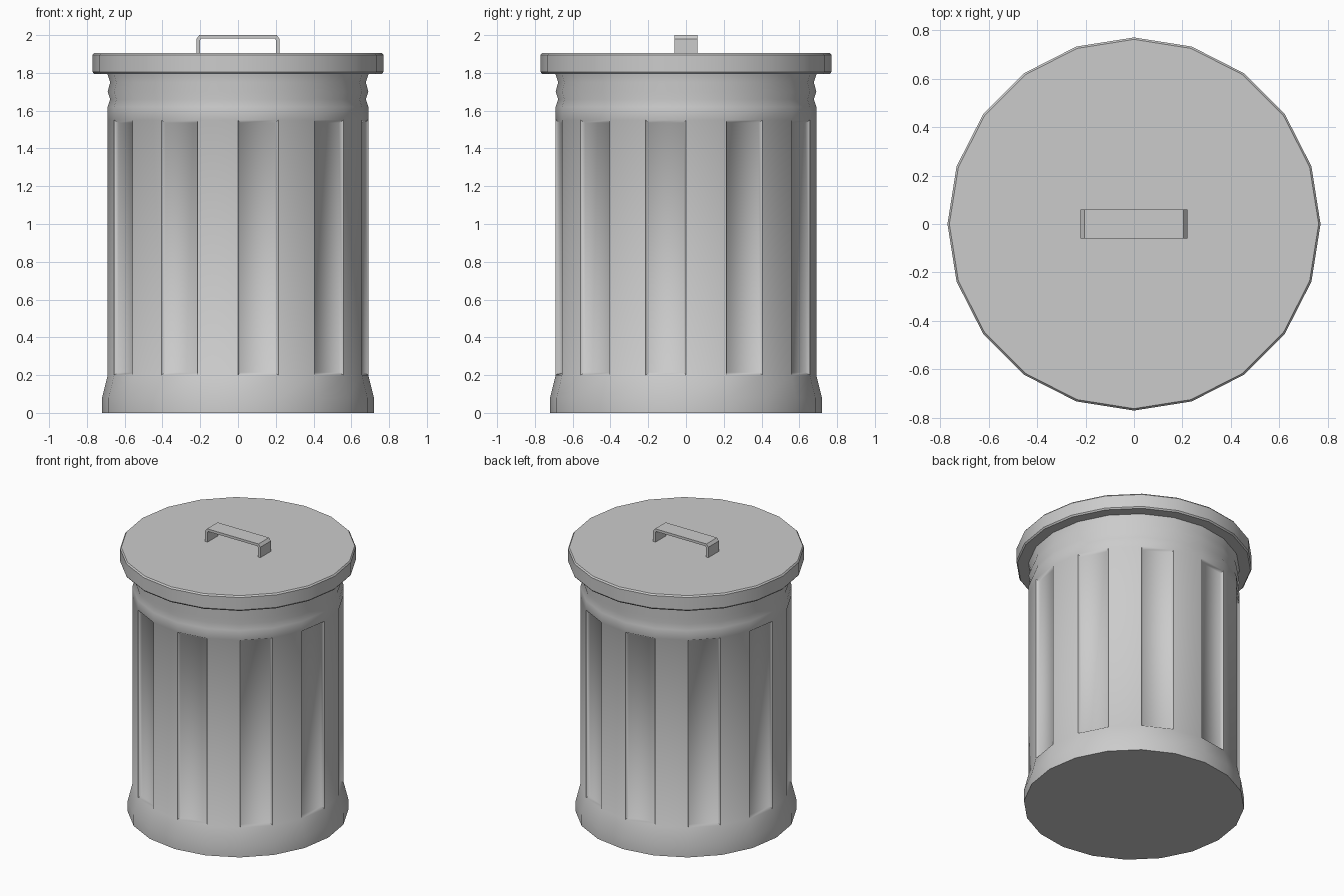
import bpy, bmesh, math

SIDES = 20

cube = bpy.data.objects.get("Cube")
if cube:
    bpy.data.objects.remove(cube, do_unlink=True)

# Galvanised metal shared by every part
metal = bpy.data.materials.new("galvanised grey")
metal.use_nodes = True
GREY = (0.6, 0.6, 0.6, 1)
metal.diffuse_color = GREY
bsdf = next(n for n in metal.node_tree.nodes if n.type == "BSDF_PRINCIPLED")
bsdf.inputs["Base Color"].default_value = GREY


def finish(name, bm, angle):
    """Turn a bmesh into a named object, smooth below the given angle."""
    mesh = bpy.data.meshes.new(name)
    bm.to_mesh(mesh)
    bm.free()
    mesh.materials.append(metal)
    obj = bpy.data.objects.new(name, mesh)
    bpy.context.collection.objects.link(obj)
    bpy.ops.object.select_all(action="DESELECT")
    obj.select_set(True)
    bpy.context.view_layer.objects.active = obj
    bpy.ops.object.shade_smooth_by_angle(angle=math.radians(angle))
    return obj


def lathe(profile):
    """Closed solid of revolution from (radius, height) points, bottom up."""
    bm = bmesh.new()
    rings = []
    for r, z in profile:
        turn = [math.tau * i / SIDES for i in range(SIDES)]
        rings.append([bm.verts.new((r * math.cos(a), r * math.sin(a), z)) for a in turn])
    for low, high in zip(rings, rings[1:]):
        for i in range(SIDES):
            j = (i + 1) % SIDES
            bm.faces.new((low[i], low[j], high[j], high[i]))
    bm.faces.new(rings[0][::-1])
    bm.faces.new(rings[-1])
    bm.normal_update()
    return bm


# Body: flared foot, tall wall, shallow grooves under the rim
R = 0.69
GROOVE = 0.677
body = lathe([(0.72, 0), (0.72, 0.08), (R, 0.2), (R, 1.55), (R, 1.62),
              (GROOVE, 1.66), (R, 1.7), (GROOVE, 1.75), (R, 1.79), (R, 1.82)])

# Every second wall face is pressed inward as a flute
flutes = []
for f in body.faces:
    heights = [v.co.z for v in f.verts]
    if max(heights) - min(heights) > 1:
        c = f.calc_center_median()
        if int(math.atan2(c.y, c.x) % math.tau / math.tau * SIDES) % 2:
            flutes.append(f)
bmesh.ops.inset_individual(body, faces=flutes, thickness=0.02, depth=-0.02)
finish("bin_body", body, 70)

# Lid: flat disc with a small chamfer on both rims
LID = 0.77
lid = lathe([(LID - 0.008, 1.795), (LID, 1.805), (LID, 1.895), (LID - 0.008, 1.905)])
finish("lid", lid, 30)

# Handle: bent strap with chamfered corners, extruded along y
half = [(0.2, 1.9), (0.22, 1.9), (0.22, 1.98), (0.205, 2.0)]
inner = [(0.195, 1.982), (0.2, 1.975)]
outline = half + [(-x, z) for x, z in half[::-1]]
outline += [(-x, z) for x, z in inner[::-1]] + inner
handle = bmesh.new()
strap = handle.faces.new([handle.verts.new((x, -0.06, z)) for x, z in outline])
sweep = bmesh.ops.extrude_face_region(handle, geom=[strap], use_keep_orig=True)
moved = [v for v in sweep["geom"] if isinstance(v, bmesh.types.BMVert)]
bmesh.ops.translate(handle, verts=moved, vec=(0, 0.12, 0))
bmesh.ops.recalc_face_normals(handle, faces=handle.faces)
finish("lid_handle", handle, 30)
